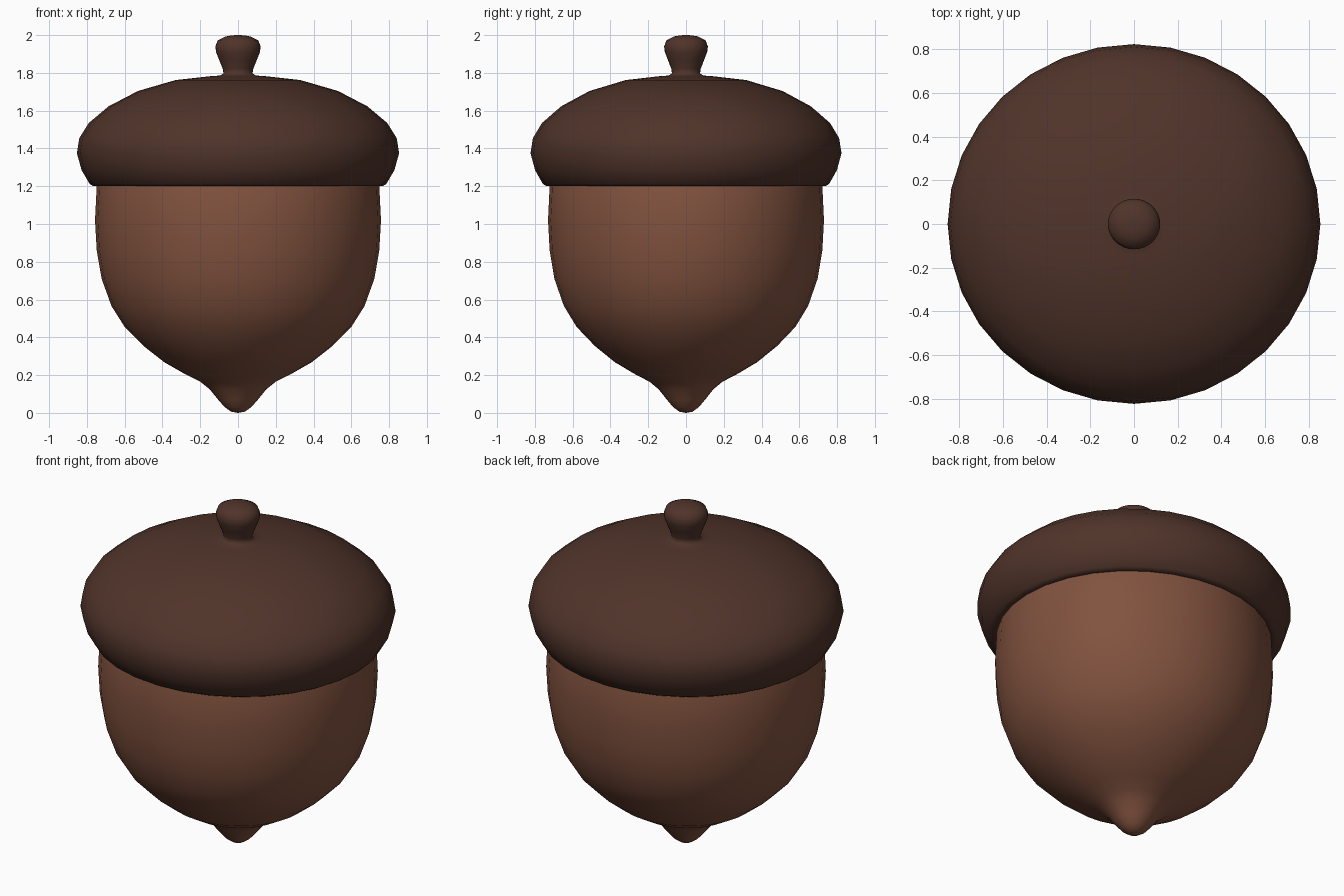
import bpy, bmesh, math

if "Cube" in bpy.data.objects:
    bpy.data.objects.remove(bpy.data.objects["Cube"])

SIDES = 32
Y_SCALE = 0.965   # the acorn is slightly flattened front to back


def material(name, rgb):
    m = bpy.data.materials.new(name)
    m.diffuse_color = (*rgb, 1)
    m.use_nodes = True
    m.node_tree.nodes["Principled BSDF"].inputs["Base Color"].default_value = m.diffuse_color
    return m


def lathe(name, profile, mat):
    """Spin a (radius, height) profile around z; zero radius makes a pole."""
    bm = bmesh.new()
    rings = []
    for r, z in profile:
        if r == 0:
            rings.append([bm.verts.new((0, 0, z))] * SIDES)
        else:
            angles = [2 * math.pi * i / SIDES for i in range(SIDES)]
            rings.append([bm.verts.new((r * math.cos(a), r * Y_SCALE * math.sin(a), z))
                          for a in angles])
    for low, high in zip(rings, rings[1:]):
        for i in range(SIDES):
            j = (i + 1) % SIDES
            corners = dict.fromkeys((low[i], low[j], high[j], high[i]))
            bm.faces.new(list(corners)).smooth = True
    bmesh.ops.recalc_face_normals(bm, faces=bm.faces[:])
    mesh = bpy.data.meshes.new(name)
    bm.to_mesh(mesh)
    bm.free()
    mesh.materials.append(mat)
    obj = bpy.data.objects.new(name, mesh)
    bpy.context.collection.objects.link(obj)
    return obj


nut_brown = material("nut brown", (0.22, 0.085, 0.049))
cap_brown = material("dark cap brown", (0.080, 0.034, 0.023))

# Nut with pointed tip, closed off inside the cap
lathe("nut", [(0, 0), (0.035, 0.006), (0.07, 0.03), (0.105, 0.07), (0.15, 0.125),
              (0.2, 0.165), (0.28, 0.205), (0.39, 0.268), (0.50, 0.354), (0.60, 0.455),
              (0.67, 0.566), (0.722, 0.71), (0.748, 0.86), (0.757, 1.02),
              (0.748, 1.2), (0.73, 1.26), (0, 1.3)], nut_brown)

# Domed cap with rolled rim, running up into the stem
lathe("cap_and_stem", [(0.70, 1.24), (0.745, 1.203), (0.765, 1.2), (0.785, 1.212),
                       (0.828, 1.285), (0.853, 1.375), (0.84, 1.455), (0.79, 1.535),
                       (0.685, 1.623), (0.53, 1.704), (0.33, 1.762), (0.15, 1.782),
                       (0.095, 1.786), (0.077, 1.797), (0.08, 1.82), (0.098, 1.865),
                       (0.116, 1.91), (0.12, 1.94), (0.107, 1.973), (0.065, 1.993),
                       (0.03, 1.999), (0, 2.0)], cap_brown)
